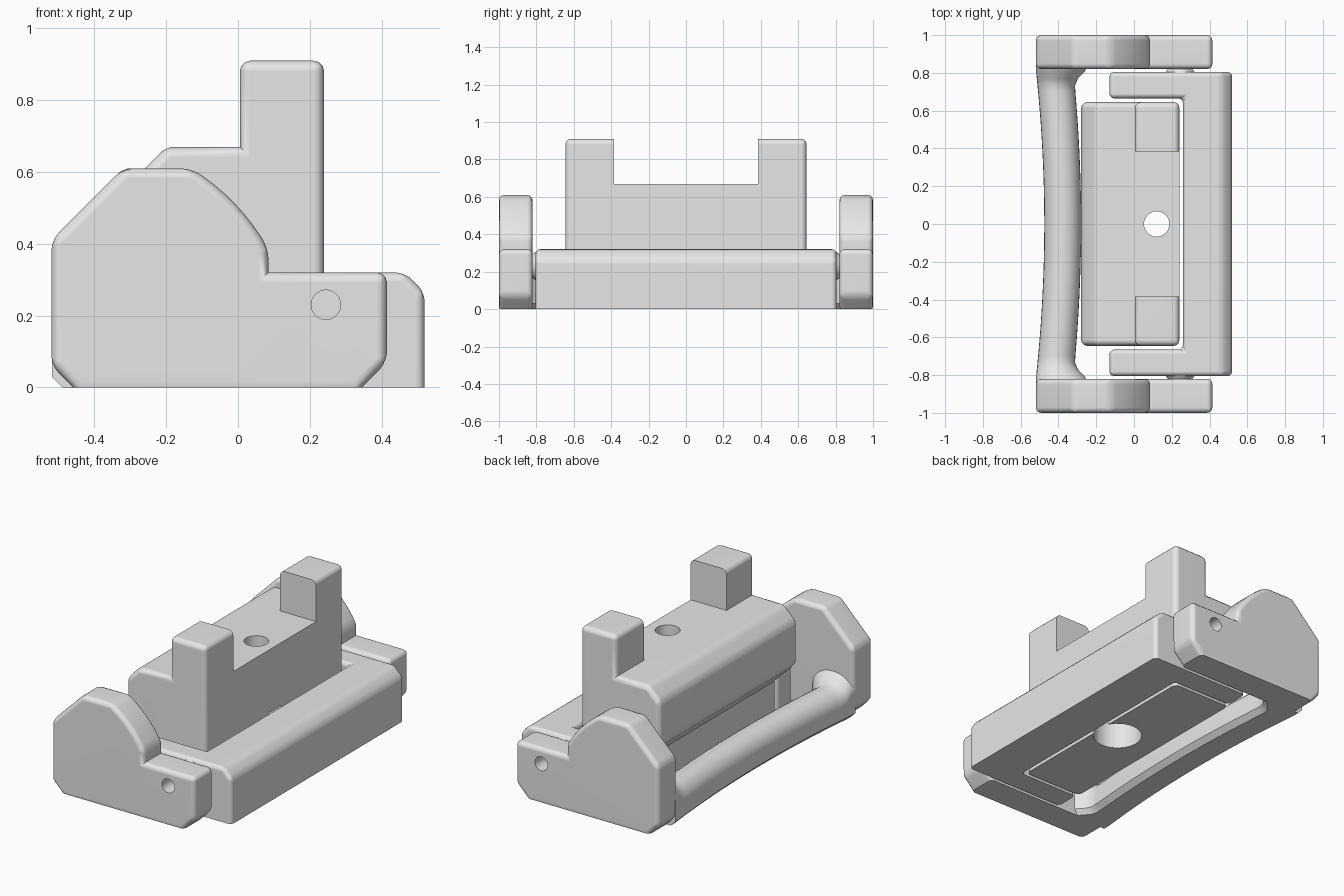
import bpy, bmesh, math
from mathutils import Vector

cube = bpy.data.objects.get("Cube")
if cube:
    bpy.data.objects.remove(cube, do_unlink=True)

grey = bpy.data.materials.new("plain_grey")
grey.use_nodes = True
grey.diffuse_color = (0.8, 0.8, 0.8, 1)
grey.node_tree.nodes["Principled BSDF"].inputs["Base Color"].default_value = (0.8, 0.8, 0.8, 1)


def make_object(name, bm):
    bmesh.ops.recalc_face_normals(bm, faces=bm.faces)
    mesh = bpy.data.meshes.new(name)
    bm.to_mesh(mesh)
    bm.free()
    obj = bpy.data.objects.new(name, mesh)
    mesh.materials.append(grey)
    bpy.context.collection.objects.link(obj)
    return obj


def prism(points, axis, low, high):
    """Extrude a 2D outline along y (outline in x, z) or along z (outline in x, y)."""
    bm = bmesh.new()
    place = (lambda a, b: (a, low, b)) if axis == "y" else (lambda a, b: (a, b, low))
    face = bm.faces.new([bm.verts.new(place(*p)) for p in points])
    grown = bmesh.ops.extrude_face_region(bm, geom=[face])["geom"]
    shift = Vector((0, high - low, 0) if axis == "y" else (0, 0, high - low))
    bmesh.ops.translate(bm, vec=shift, verts=[v for v in grown if isinstance(v, bmesh.types.BMVert)])
    bmesh.ops.recalc_face_normals(bm, faces=bm.faces)
    bm.normal_update()
    return bm


def bevel(bm, test, width, segments):
    edges = [e for e in bm.edges if e.calc_face_angle(0) > 0.35 and test(e)]
    bmesh.ops.bevel(bm, geom=edges, offset=width, offset_type="OFFSET", segments=segments,
                    profile=0.5, affect="EDGES", clamp_overlap=False)
    bm.normal_update()


def on_floor(e):
    return all(v.co.z < 0.001 for v in e.verts)


def rounded(e):
    return e.is_convex and not on_floor(e)


def cylinder(name, centre, radius, depth, axis, tip=None):
    bm = bmesh.new()
    bmesh.ops.create_cone(bm, cap_ends=True, segments=32, radius1=radius,
                          radius2=radius if tip is None else tip, depth=depth)
    obj = make_object(name, bm)
    obj.location = centre
    if axis:
        obj.rotation_euler.x = -axis * math.pi / 2
    return obj


def select_only(obj):
    bpy.ops.object.select_all(action="DESELECT")
    obj.select_set(True)
    bpy.context.view_layer.objects.active = obj


def cut(obj, cutter):
    mod = obj.modifiers.new("cut", "BOOLEAN")
    mod.operation, mod.solver, mod.object = "DIFFERENCE", "EXACT", cutter
    select_only(obj)
    bpy.ops.object.modifier_apply(modifier=mod.name)
    bpy.data.objects.remove(cutter, do_unlink=True)


def finish(obj):
    select_only(obj)
    bpy.ops.object.shade_smooth_by_angle(angle=math.radians(32))
    mod = obj.modifiers.new("even_normals", "WEIGHTED_NORMAL")
    mod.keep_sharp = True


# Side plates with a curved shoulder, joined by the handle
start, bend, end = Vector((-0.13, 0.61)), Vector((0.006, 0.525)), Vector((0.085, 0.385))
shoulder = [(1 - t) ** 2 * start + 2 * t * (1 - t) * bend + t * t * end
            for t in (i / 8 for i in range(9))]
plate_outline = [(-0.46, 0), (-0.52, 0.06), (-0.52, 0.41), (-0.32, 0.61), *shoulder,
                 (0.085, 0.32), (0.415, 0.32), (0.415, 0.07), (0.345, 0)]
pivot_x, pivot_z = 0.245, 0.23
for side, label in ((1, "back"), (-1, "front")):
    bm = prism(plate_outline, "y", *sorted((side * 0.82, side)))
    bevel(bm, rounded, 0.028, 3)
    bevel(bm, lambda e: on_floor(e) and abs(e.verts[0].co.x - e.verts[1].co.x) > 0.3, 0.018, 1)
    plate = make_object(label + "_side_plate", bm)
    cut(plate, cylinder("hole_cutter", (pivot_x, side * 0.98, pivot_z), 0.041, 0.22, side))
    finish(plate)
    # Tapered pivot between the bracket arm and the plate
    finish(cylinder(label + "_pivot", (pivot_x, side * 0.82, pivot_z), 0.085, 0.06, side, 0.045))

# Curved handle, flat underneath and flared where it meets the plates
bm = bmesh.new()
rings = []
for i in range(49):
    y = -0.84 + 1.68 * i / 48
    flare = min(max(0, (abs(y) - 0.72) / 0.1), 1) ** 2
    outer = max(-0.475 - 0.045 * (y / 0.82) ** 2, -0.518)
    inner = -0.28 - 0.035 * (y / 0.75) ** 2 + 0.08 * flare
    mid, half, top = (outer + inner) / 2, (inner - outer) / 2, 0.2 + 0.06 * flare
    section = [(mid + half * math.cos(a), top - 0.1 + 0.1 * math.sin(a))
               for a in (math.pi * k / 14 for k in range(15))]
    section += [(outer, 0.03), (outer + 0.03, 0), (inner - 0.03, 0), (inner, 0.03)]
    rings.append([bm.verts.new((x, y, z)) for x, z in section])
for a, b in zip(rings, rings[1:]):
    for k in range(len(a)):
        j = (k + 1) % len(a)
        bm.faces.new((a[k], a[j], b[j], b[k]))
bm.faces.new(rings[0])
bm.faces.new(rings[-1])
finish(make_object("curved_handle", bm))

# U-shaped bracket around the body
bracket_outline = [(-0.13, 0.805), (0.52, 0.805), (0.52, -0.805), (-0.13, -0.805),
                   (-0.13, -0.665), (0.26, -0.665), (0.26, 0.665), (-0.13, 0.665)]
bm = prism(bracket_outline, "z", 0, 0.32)
bevel(bm, lambda e: all(v.co.x > 0.5 and v.co.z > 0.3 for v in e.verts), 0.055, 1)
bevel(bm, lambda e: not on_floor(e), 0.025, 3)
finish(make_object("u_bracket", bm))

# Central body with a raised post at each end
body_outline = [(0.24, 0), (0.24, 0.91), (0.005, 0.91), (0.005, 0.67), (-0.2, 0.67),
                (-0.28, 0.59), (-0.28, 0.34), (-0.14, 0.2), (-0.14, 0)]
bm = prism(body_outline, "y", -0.645, 0.645)
bevel(bm, rounded, 0.03, 3)
body = make_object("central_body", bm)
gap = [(-0.02, 0.67), (0.4, 0.67), (0.4, 1.1), (-0.02, 1.1)]
cut(body, make_object("gap_cutter", prism(gap, "y", -0.385, 0.385)))
cut(body, cylinder("bolt_hole_cutter", (0.12, 0, 0.4), 0.067, 1.2, 0))
cut(body, cylinder("bolt_recess_cutter", (0.12, 0, 0.1), 0.135, 0.4, 0))
finish(body)
